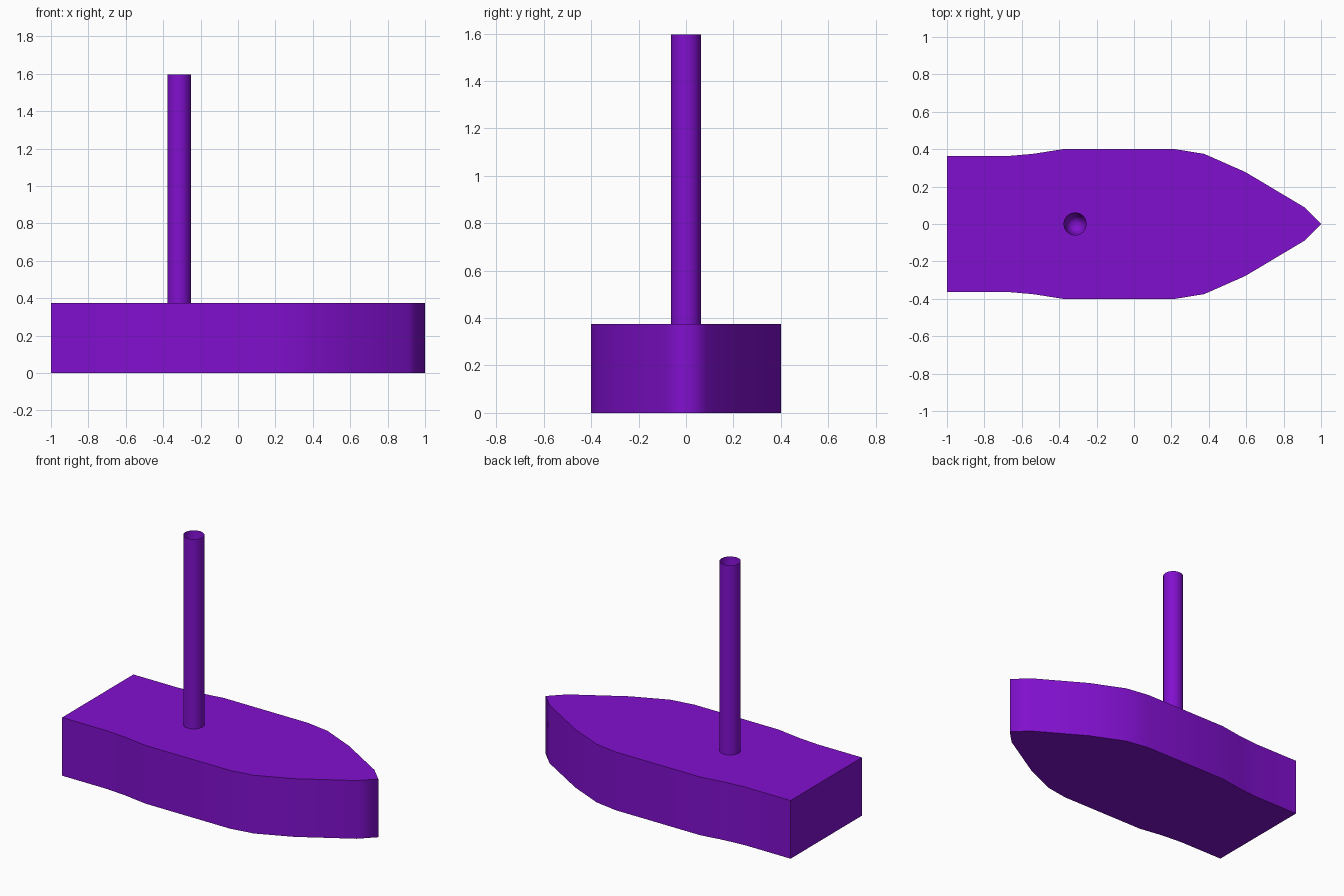
import bpy, bmesh, math

if "Cube" in bpy.data.objects:
    bpy.data.objects.remove(bpy.data.objects["Cube"])

purple = bpy.data.materials.new("purple")
purple.diffuse_color = (0.22, 0.005, 0.62, 1)
purple.use_nodes = True
purple.node_tree.nodes["Principled BSDF"].inputs["Base Color"].default_value = purple.diffuse_color

HULL_TOP = 0.375
MAST_TOP = 1.597


def prism(bm, outline, z0, z1):
    """Closed prism with smooth sides; returns its top face."""
    bottom = [bm.verts.new((x, y, z0)) for x, y in outline]
    top = [bm.verts.new((x, y, z1)) for x, y in outline]
    n = len(outline)
    for i in range(n):
        j = (i + 1) % n
        bm.faces.new((bottom[i], bottom[j], top[j], top[i])).smooth = True
    bm.faces.new(bottom[::-1])
    return bm.faces.new(top)


def finish(bm, name):
    # Keep horizontal rims sharp
    for e in bm.edges:
        if abs(e.verts[0].co.z - e.verts[1].co.z) < 1e-5:
            e.smooth = False
    mesh = bpy.data.meshes.new(name)
    bm.to_mesh(mesh)
    bm.free()
    mesh.materials.append(purple)
    obj = bpy.data.objects.new(name, mesh)
    bpy.context.collection.objects.link(obj)
    return obj


# Hull: half outline from stern to bow, mirrored across the centre line
half = [(-1, 0.363), (-0.68, 0.363), (-0.54, 0.375), (-0.38, 0.40), (0.22, 0.40),
        (0.375, 0.375), (0.595, 0.278), (0.91, 0.09)]
outline = [(x, -y) for x, y in half] + [(1, 0)] + half[::-1]
bm = bmesh.new()
prism(bm, outline, 0, HULL_TOP)
for e in bm.edges:  # sharp stern corners
    if all(v.co.x < -0.99 for v in e.verts):
        e.smooth = False
finish(bm, "hull")

# Mast: round post with a conical hollow in its top
SIDES, RADIUS, MAST_X = 16, 0.0625, -0.315
ring = [(MAST_X + RADIUS * math.cos(2 * math.pi * i / SIDES),
         RADIUS * math.sin(2 * math.pi * i / SIDES)) for i in range(SIDES)]
bm = bmesh.new()
cap = prism(bm, ring, HULL_TOP - 0.01, MAST_TOP)
hollow = bmesh.ops.poke(bm, faces=[cap])
hollow["verts"][0].co.z = HULL_TOP
for f in hollow["faces"]:
    f.smooth = True
finish(bm, "mast")
